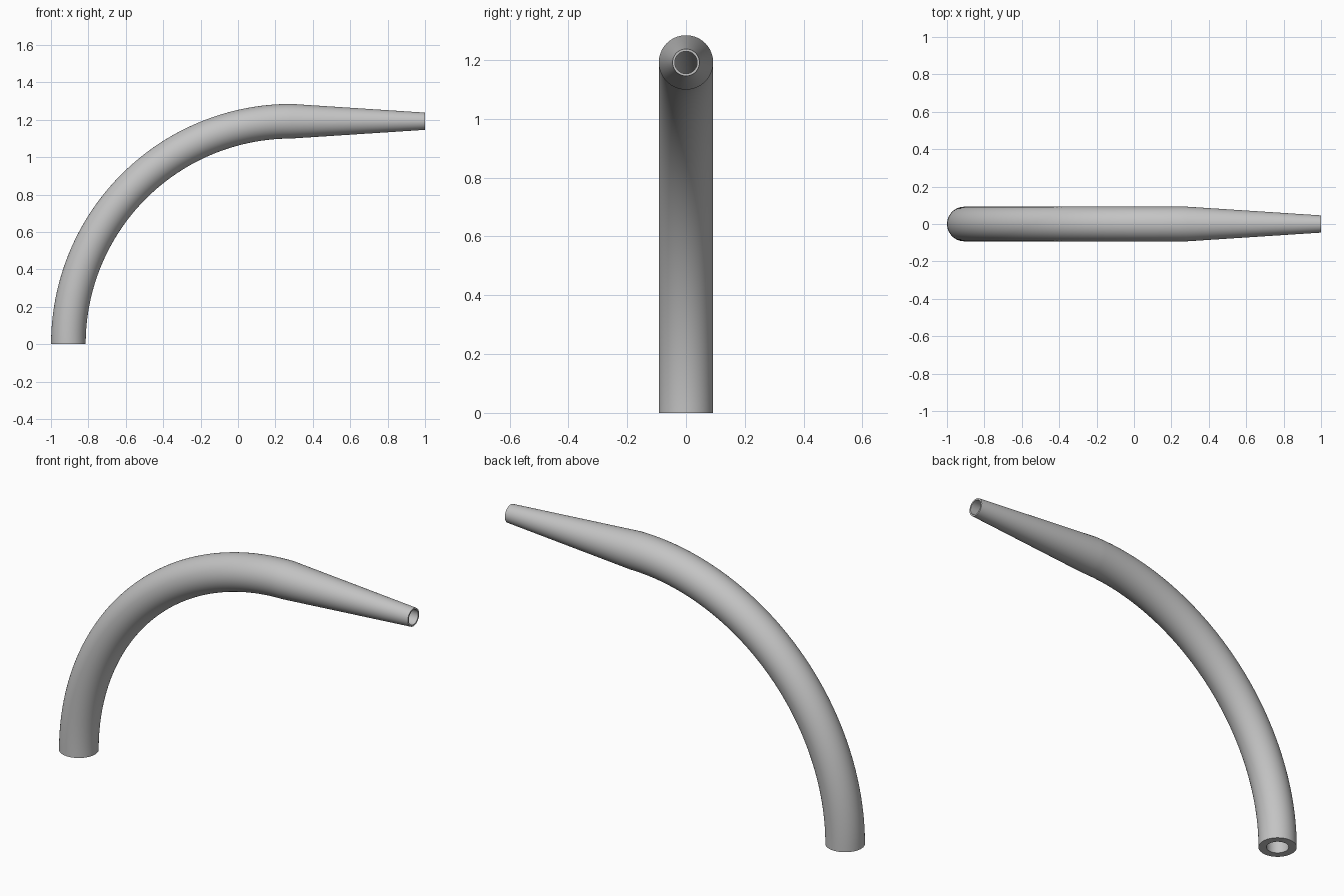
import bpy, bmesh, math
from mathutils import Vector

cube = bpy.data.objects.get("Cube")
if cube:
    bpy.data.objects.remove(cube, do_unlink=True)

BEND = 1.192        # centreline radius of the bend
CENTRE_X = 0.285    # bend centre, on the ground
SIDES, STEPS = 64, 64

metal = bpy.data.materials.new("light_grey")
metal.use_nodes = True
colour = (0.55, 0.55, 0.55, 1)
metal.diffuse_color = colour
metal.node_tree.nodes["Principled BSDF"].inputs["Base Color"].default_value = colour


def ring(bm, centre, angle, radius):
    """Circle of vertices across the path; angle 0 lies flat on the ground."""
    across = Vector((-math.cos(angle), 0, math.sin(angle)))
    verts = []
    for i in range(SIDES):
        a = math.tau * i / SIDES
        verts.append(bm.verts.new(centre + across * radius * math.cos(a)
                                  + Vector((0, radius * math.sin(a), 0))))
    return verts


def wall(bm, bend_radius, tip_radius):
    """Rings of one wall: quarter bend, then a straight taper to the tip."""
    rings = []
    for i in range(STEPS + 1):
        a = math.pi / 2 * i / STEPS
        centre = Vector((CENTRE_X - BEND * math.cos(a), 0, BEND * math.sin(a)))
        rings.append(ring(bm, centre, a, bend_radius))
    rings.append(ring(bm, Vector((1, 0, BEND)), math.pi / 2, tip_radius))
    return rings


# Outer wall from base to tip, then the bore back to the base, closed by flat rims
bm = bmesh.new()
loops = wall(bm, 0.0925, 0.046) + wall(bm, 0.054, 0.038)[::-1]
for k, low in enumerate(loops):
    high = loops[(k + 1) % len(loops)]
    for i in range(SIDES):
        j = (i + 1) % SIDES
        bm.faces.new((low[i], low[j], high[j], high[i]))
bmesh.ops.recalc_face_normals(bm, faces=bm.faces)

mesh = bpy.data.meshes.new("curved_spout")
bm.to_mesh(mesh)
bm.free()
mesh.materials.append(metal)
spout = bpy.data.objects.new("curved_spout", mesh)
bpy.context.collection.objects.link(spout)

# Smooth walls with crisp rims
bpy.ops.object.select_all(action="DESELECT")
spout.select_set(True)
bpy.context.view_layer.objects.active = spout
bpy.ops.object.shade_smooth_by_angle(angle=math.radians(30))
